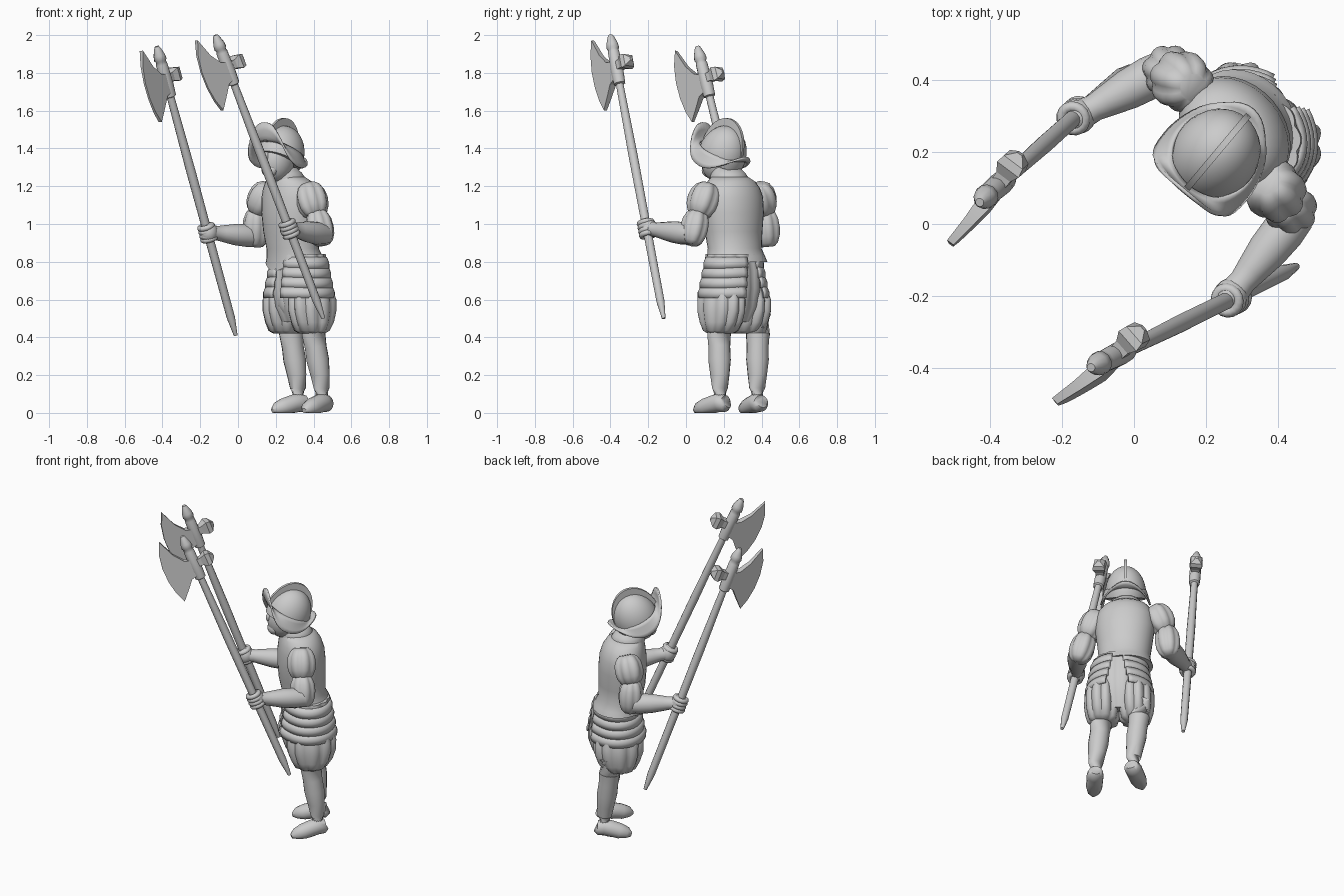
import bpy, bmesh, math
from math import sin, cos, pi, radians
from mathutils import Vector, Matrix

cube = bpy.data.objects.get("Cube")
if cube:
    bpy.data.objects.remove(cube)

grey = bpy.data.materials.new("plain grey")
grey.use_nodes = True
tone = (0.6, 0.6, 0.6, 1)
grey.diffuse_color = tone
grey.node_tree.nodes["Principled BSDF"].inputs["Base Color"].default_value = tone


def finish(name, bm, matrix=Matrix(), thick=0, angle=50):
    bmesh.ops.recalc_face_normals(bm, faces=bm.faces)
    mesh = bpy.data.meshes.new(name)
    bm.to_mesh(mesh)
    bm.free()
    obj = bpy.data.objects.new(name, mesh)
    bpy.context.collection.objects.link(obj)
    obj.matrix_world = matrix
    mesh.materials.append(grey)
    if thick:
        obj.modifiers.new("shell", "SOLIDIFY").thickness = thick
    bpy.ops.object.select_all(action="DESELECT")
    obj.select_set(True)
    bpy.context.view_layer.objects.active = obj
    bpy.ops.object.shade_smooth_by_angle(angle=radians(angle))


def skin(bm, rings, closed=True, caps=True):
    rows = [[bm.verts.new(p) for p in ring] for ring in rings]
    n = len(rows[0])
    for a, b in zip(rows, rows[1:]):
        for i in range(n if closed else n - 1):
            j = (i + 1) % n
            bm.faces.new((a[i], a[j], b[j], b[i]))
    if caps:
        bm.faces.new(rows[0])
        bm.faces.new(rows[-1])


def loft(name, rings, matrix, segs=32, arc=None, flutes=0, depth=0.0, dip=0.0, **kw):
    """Stack of ellipses (z, centre x, centre y, radius x, radius y); angle 0 is the front."""
    bm = bmesh.new()
    start, end = arc or (0, 2 * pi)
    steps = segs if arc is None else segs + 1
    out = []
    for k, (z, cx, cy, rx, ry) in enumerate(rings):
        row = []
        for i in range(steps):
            a = start + (end - start) * i / segs
            f = 1 + depth * (abs(sin(flutes * a / 2)) - 0.6) if flutes else 1
            drop = dip * max(0, cos(a)) ** 6 if k < 2 else 0
            row.append((cx + rx * f * sin(a), cy - ry * f * cos(a), z - drop))
        out.append(row)
    skin(bm, out, arc is None, arc is None)
    finish(name, bm, matrix, **kw)


def tube(name, pts, radii, segs=12, flutes=0, depth=0.0, floor=False):
    """Round section swept through points."""
    bm = bmesh.new()
    pts = [Vector(p) for p in pts]
    rings = []
    for k, (p, r) in enumerate(zip(pts, radii)):
        d = pts[min(k + 1, len(pts) - 1)] - pts[max(k - 1, 0)]
        q = d.to_track_quat("Z", "Y")
        row = []
        for i in range(segs):
            a = 2 * pi * i / segs
            f = r * (1 + depth * (abs(sin(flutes * a / 2)) - 0.6)) if flutes else r
            v = p + q @ Vector((f * cos(a), f * sin(a), 0))
            if floor:
                v.z = max(v.z, 0.0)
            row.append(v)
        rings.append(row)
    skin(bm, rings)
    finish(name, bm)


def ball(name, centre, size, matrix=Matrix()):
    bm = bmesh.new()
    bmesh.ops.create_uvsphere(bm, u_segments=20, v_segments=12, radius=1)
    bmesh.ops.scale(bm, vec=size, verts=bm.verts)
    bmesh.ops.translate(bm, vec=centre, verts=bm.verts)
    finish(name, bm, matrix)


def plate(name, outline, half, matrix, taper=0.0):
    """Flat outline in local x-z, given thickness along y that thins with x."""
    bm = bmesh.new()
    skin(bm, [[(x, s * (half - taper * x), z) for x, z in outline] for s in (-1, 1)])
    finish(name, bm, matrix, angle=30)


def frame(x, y, z, turn, pitch=0):
    return (Matrix.Translation((x, y, z)) @ Matrix.Rotation(radians(-turn), 4, "Z")
            @ Matrix.Rotation(radians(-pitch), 4, "X"))


def puff(name, a, b, r, flutes=7):
    a, b = Vector(a), Vector(b)
    shape = [(0, 0.5), (0.1, 0.78), (0.28, 0.97), (0.5, 1.03), (0.72, 0.97), (0.9, 0.78), (1, 0.5)]
    tube(name, [a.lerp(b, t) for t, _ in shape], [r * s for _, s in shape],
         segs=flutes * 6, flutes=flutes, depth=0.13)


# Torso armour and collar
torso = frame(0.28, 0.25, 0, 50)
loft("breastplate", [(0.80, 0, 0.03, 0.172, 0.145), (0.83, 0, 0.025, 0.162, 0.138),
                     (0.87, 0, 0.012, 0.152, 0.128), (0.96, 0, 0.003, 0.162, 0.138),
                     (1.06, 0, 0, 0.175, 0.142), (1.14, 0, -0.003, 0.174, 0.137),
                     (1.19, 0, -0.008, 0.16, 0.126), (1.225, 0, -0.016, 0.135, 0.112),
                     (1.25, 0, -0.03, 0.1, 0.095)], torso, dip=0.05)
loft("neck_guard", [(1.22, 0, -0.035, 0.1, 0.095), (1.25, 0, -0.035, 0.1, 0.1),
                    (1.27, 0, -0.04, 0.09, 0.09), (1.30, 0, -0.055, 0.07, 0.07)], torso)

# Hips, layered skirt lames and puffed breeches
hips = frame(0.323, 0.252, 0, 45)
loft("hips", [(0.48, 0, 0, 0.11, 0.09), (0.56, 0, 0, 0.15, 0.13), (0.66, 0, 0, 0.165, 0.145),
              (0.75, 0, 0, 0.165, 0.142), (0.84, 0, -0.005, 0.152, 0.13)], hips,
     segs=72, flutes=12, depth=0.07)
for s in (-1, 1):
    for k in range(4):
        z = 0.825 - 0.052 * k
        r = 0.168 + 0.01 * k
        loft("skirt_lame", [(z, 0, 0, r - 0.008, r - 0.034), (z - 0.03, 0, 0, r + 0.005, r - 0.022),
                            (z - 0.06, 0, 0, r + 0.007, r - 0.024)], hips, segs=20,
             arc=(s * 0.15, s * (2.95 - 0.05 * k)), thick=0.01)
    c = s * 0.096
    loft("breeches", [(0.42, c, 0.0, 0.065, 0.065), (0.435, c, 0, 0.088, 0.095),
                      (0.48, c, 0.004, 0.101, 0.122), (0.54, c, 0.004, 0.107, 0.142),
                      (0.60, c, 0.004, 0.105, 0.144), (0.66, c * 0.92, 0, 0.094, 0.128),
                      (0.74, c * 0.8, 0, 0.08, 0.112), (0.82, c * 0.7, 0, 0.07, 0.1)],
         hips, segs=60, flutes=10, depth=0.12)
loft("codpiece", [(0.52, 0, -0.085, 0.02, 0.02), (0.57, 0, -0.1, 0.04, 0.04),
                  (0.64, 0, -0.1, 0.04, 0.04), (0.7, 0, -0.09, 0.02, 0.02)], hips, segs=16)

# Legs and shoes
legs = {"left": ((0.40, 0.175), (0.443, 0.18), (-0.095, -0.13)),
        "right": ((0.28, 0.38), (0.318, 0.377), (-0.135, -0.08))}
for side, (knee, ankle, toe) in legs.items():
    k, a = Vector((*knee, 0)), Vector((*ankle, 0))
    heights = (0.52, 0.42, 0.35, 0.28, 0.2, 0.13, 0.06)
    tube(side + "_leg", [k.lerp(a, min(1, max(0, (0.42 - z) / 0.27))) + Vector((0, 0, z)) for z in heights],
         (0.07, 0.063, 0.058, 0.06, 0.051, 0.042, 0.045), segs=16)
    f = Vector((*toe, 0))
    steps = ((-0.26, 0.055, 0.03), (-0.2, 0.05, 0.044), (0.05, 0.055, 0.05), (0.3, 0.045, 0.049),
             (0.62, 0.03, 0.048), (0.9, 0.02, 0.036), (1.06, 0.012, 0.013))
    tube(side + "_shoe", [a + f * t + Vector((0.008, 0.004, z)) for t, z, _ in steps],
         [r for _, _, r in steps], segs=16, floor=True)

# Arms with slashed puff sleeves
arms = {"left": ((0.37, 0.12, 1.21), (0.415, 0.065, 1.04), (0.452, 0.025, 0.93), (0.27, -0.2, 0.975)),
        "right": ((0.165, 0.38, 1.21), (0.1, 0.415, 1.05), (0.095, 0.435, 0.92), (-0.155, 0.30, 0.955))}
for side, (shoulder, mid, elbow, hand) in arms.items():
    puff(side + "_upper_sleeve", shoulder, mid, 0.08)
    puff(side + "_elbow_sleeve", Vector(mid) + Vector((0, 0, 0.03)), Vector(elbow) - Vector((0, 0, 0.04)), 0.07)
    e, h = Vector(elbow) + Vector((0, 0, 0.015)), Vector(hand)
    tube(side + "_forearm", [e.lerp(h, t) for t in (0, 0.2, 0.45, 0.7, 0.82, 0.95)],
         (0.055, 0.06, 0.056, 0.044, 0.038, 0.042), segs=16)
    ball(side + "_palm", h, (0.049, 0.049, 0.054))

# Halberds: pole, socket, finial, axe blade and back hammer
poles = {"left": ((0.452, -0.118, 0.5), (-0.12, -0.40, 2.0), (-0.75, -0.66, 0)),
         "right": ((-0.012, 0.435, 0.41), (-0.43, 0.06, 1.94), (-0.6, -0.8, 0))}
for side, (bottom, top, out) in poles.items():
    b, t = Vector(bottom), Vector(top)
    axis = (t - b).normalized()
    d = Vector(out)
    d = (d - axis * d.dot(axis)).normalized()
    m = Matrix((d, axis.cross(d), axis)).transposed().to_4x4()
    m.translation = t
    length = (t - b).length
    loft(side + "_pole", [(-length, 0, 0, 0.01, 0.01), (-length + 0.1, 0, 0, 0.022, 0.022),
                          (-0.7, 0, 0, 0.025, 0.025), (-0.25, 0, 0, 0.02, 0.02)], m, segs=12)
    loft(side + "_socket", [(z, 0, 0, r, r) for z, r in
         ((-0.285, 0.022), (-0.28, 0.031), (-0.22, 0.034), (-0.1, 0.031), (-0.085, 0.027),
          (-0.075, 0.034), (-0.05, 0.031), (-0.015, 0.019), (0.0, 0.012))], m, segs=12)
    plate(side + "_axe_blade", [(0, -0.16), (0.05, -0.14), (0.095, -0.08), (0.138, 0.025),
                                (0.17, -0.05), (0.185, -0.14), (0.183, -0.23), (0.168, -0.31),
                                (0.143, -0.375), (0.095, -0.32), (0.05, -0.265), (0, -0.25)],
          0.027, m, taper=0.115)
    hammer = (m @ Matrix.Translation((0, 0, -0.185)) @ Matrix.Rotation(-pi / 2, 4, "Y")
              @ Matrix.Rotation(pi / 4, 4, "Z"))
    loft(side + "_hammer", [(0, 0, 0, 0.03, 0.03), (0.045, 0, 0, 0.034, 0.034),
                            (0.075, 0, 0, 0.053, 0.053), (0.1, 0, 0, 0.046, 0.046),
                            (0.122, 0, 0, 0.012, 0.012)], hammer, segs=4, angle=20)
    # Fingers curled round the pole
    grip = Vector(arms[side][3])
    along = (grip - t).dot(axis)
    for i in range(4):
        bm = bmesh.new()
        z = along + 0.022 * (i - 1.5)
        skin(bm, [[((0.034 + 0.015 * cos(v)) * cos(u), (0.034 + 0.015 * cos(v)) * sin(u), z + 0.015 * sin(v))
                   for v in [j * pi / 4 for j in range(8)]]
                  for u in [j * pi / 8 for j in range(17)]], caps=False)
        finish(side + "_finger", bm, m)

# Head under the helmet
head = frame(0.215, 0.18, 1.36, 40, 10)
ball("head", (0, -0.005, -0.02), (0.085, 0.1, 0.12), head)
ball("nose", (0, -0.1, -0.02), (0.015, 0.018, 0.026), head)
ball("beard", (0, -0.06, -0.085), (0.048, 0.034, 0.04), head)

# Helmet: dome, comb and upswept brim that flares out of the dome
helm = frame(0.218, 0.183, 1.365, 40, 25)
loft("helmet_dome", [(-0.03, 0, 0.01, 0.118, 0.128)] +
     [(0.165 * sin(a), 0, 0.01, 0.119 * cos(a) + 0.002, 0.13 * cos(a) + 0.002)
      for a in [i * pi / 16 for i in range(9)]], helm)
comb = [(0.14 * cos(a), 0.02 + 0.185 * sin(a)) for a in [i * pi / 16 for i in range(17)]]
plate("helmet_comb", comb, 0.009, helm @ Matrix.Rotation(pi / 2, 4, "Z"))
bm = bmesh.new()
brim = []
for t in (0, 0.25, 0.5, 0.75, 1):
    row = []
    for i in range(48):
        a = i * pi / 24
        front = cos(a) > 0
        blunt = 1 - 0.17 * t if front else 1
        x = math.copysign(abs(sin(a)) ** blunt, sin(a))
        y = math.copysign(abs(cos(a)) ** blunt, cos(a))
        lift = (0.085 if front else 0.04) * abs(cos(a)) ** 2
        reach = 0.06 if front else 0.045
        row.append(((0.114 + 0.026 * t) * x, -(0.126 + reach * t) * y,
                    0.02 - t * 0.085 * sin(a) ** 2 + t * t * lift))
    brim.append(row)
skin(bm, brim, caps=False)
finish("helmet_brim", bm, helm, thick=0.01)
